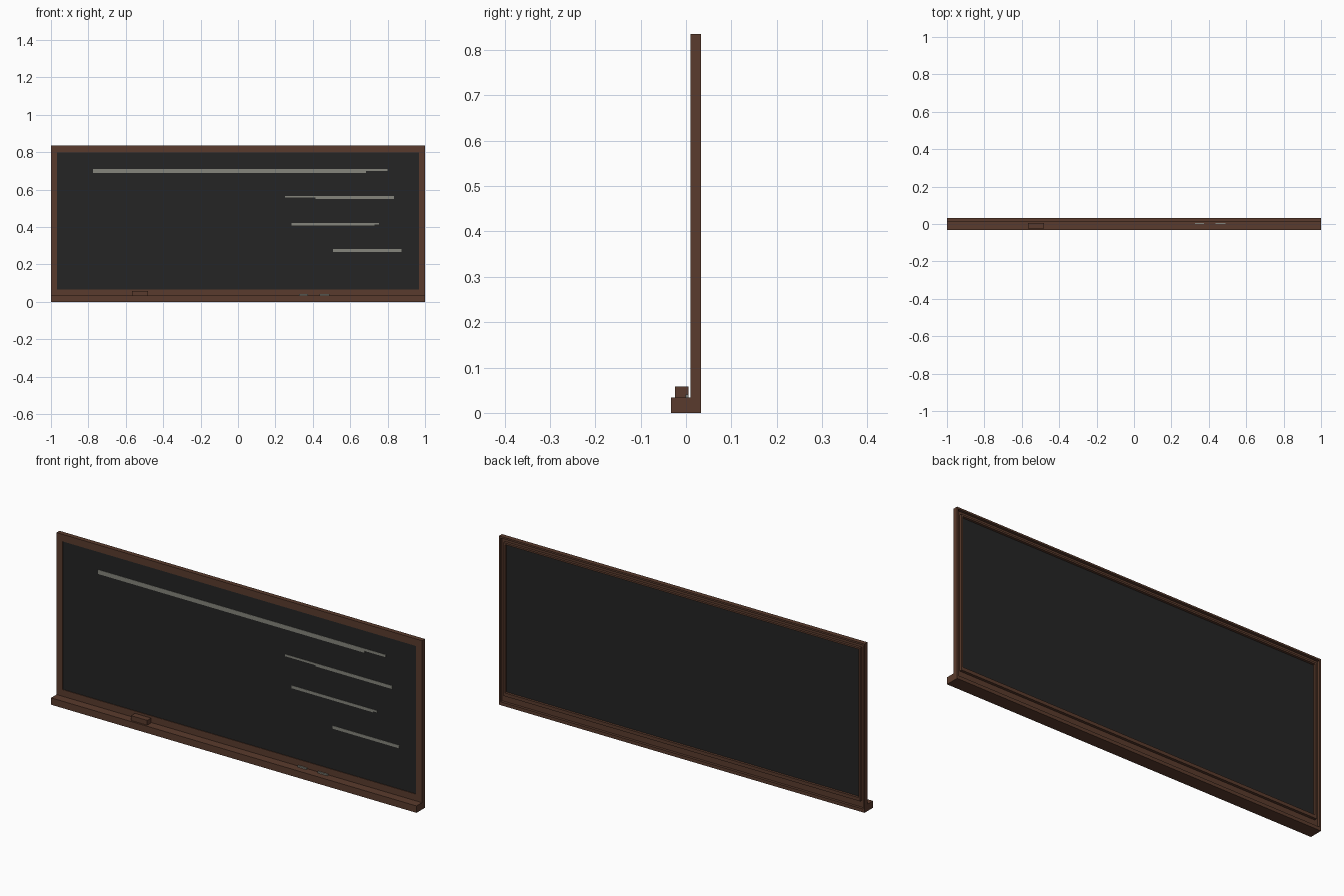
import bpy
import bmesh

cube = bpy.data.objects.get("Cube")
if cube:
    bpy.data.objects.remove(cube, do_unlink=True)


def material(name, rgb):
    mat = bpy.data.materials.new(name)
    mat.use_nodes = True
    mat.diffuse_color = (*rgb, 1)
    mat.node_tree.nodes["Principled BSDF"].inputs["Base Color"].default_value = (*rgb, 1)
    return mat


WOOD = material("dark brown wood", (0.102, 0.044, 0.026))
SLATE = material("charcoal slate", (0.018, 0.018, 0.018))
CHALK = material("grey chalk", (0.235, 0.235, 0.2))


def finish(bm, name, mat):
    bmesh.ops.recalc_face_normals(bm, faces=bm.faces)
    mesh = bpy.data.meshes.new(name)
    bm.to_mesh(mesh)
    bm.free()
    mesh.materials.append(mat)
    obj = bpy.data.objects.new(name, mesh)
    bpy.context.collection.objects.link(obj)
    return obj


def box(name, x, y, z, mat):
    """Box given by its (low, high) range on each axis."""
    bm = bmesh.new()
    bmesh.ops.create_cube(bm, size=1)
    for v in bm.verts:
        v.co = [r[0] if c < 0 else r[1] for c, r in zip(v.co, (x, y, z))]
    return finish(bm, name, mat)


# Frame: a grooved profile swept round the board
OUTER = (1.0, 0.0, 0.835)
INNER = (0.968, 0.067, 0.80)
FRONT, BACK, GROOVE = 0.01, 0.033, 0.02
PROFILE = [(0, FRONT), (1, FRONT), (1, BACK), (0.75, BACK),
           (0.75, GROOVE), (0.25, GROOVE), (0.25, BACK), (0, BACK)]

bm = bmesh.new()
rings = []
for t, y in PROFILE:
    w, low, high = (a + (b - a) * t for a, b in zip(OUTER, INNER))
    corners = [(-w, low), (w, low), (w, high), (-w, high)]
    rings.append([bm.verts.new((x, y, z)) for x, z in corners])
for i, ring in enumerate(rings):
    previous = rings[i - 1]
    for k in range(4):
        n = (k + 1) % 4
        bm.faces.new((previous[k], previous[n], ring[n], ring[k]))
finish(bm, "frame", WOOD)

# Writing surface
box("board", (-0.97, 0.97), (0.013, 0.021), (0.065, 0.802), SLATE)

# Tray with eraser and chalk sticks
box("tray", (-1, 1), (-0.033, FRONT), (0, 0.034), WOOD)
box("eraser", (-0.568, -0.48), (-0.024, 0.006), (0.034, 0.058), WOOD)
for i, x in enumerate([(0.325, 0.375), (0.435, 0.49)]):
    box(f"chalk_stick_{i + 1}", x, (-0.001, 0.006), (0.034, 0.041), CHALK)

# Chalk strokes: each has a full part and some a thinner end
STROKES = [
    ((-0.775, 0.685), (0.69, 0.711)), ((0.685, 0.80), (0.699, 0.711)),
    ((0.415, 0.835), (0.551, 0.567)), ((0.25, 0.415), (0.557, 0.567)),
    ((0.285, 0.73), (0.408, 0.422)), ((0.73, 0.753), (0.413, 0.422)),
    ((0.508, 0.874), (0.268, 0.283)),
]
for i, (x, z) in enumerate(STROKES):
    box(f"chalk_stroke_{i + 1}", x, (0.0115, 0.0135), z, CHALK)
